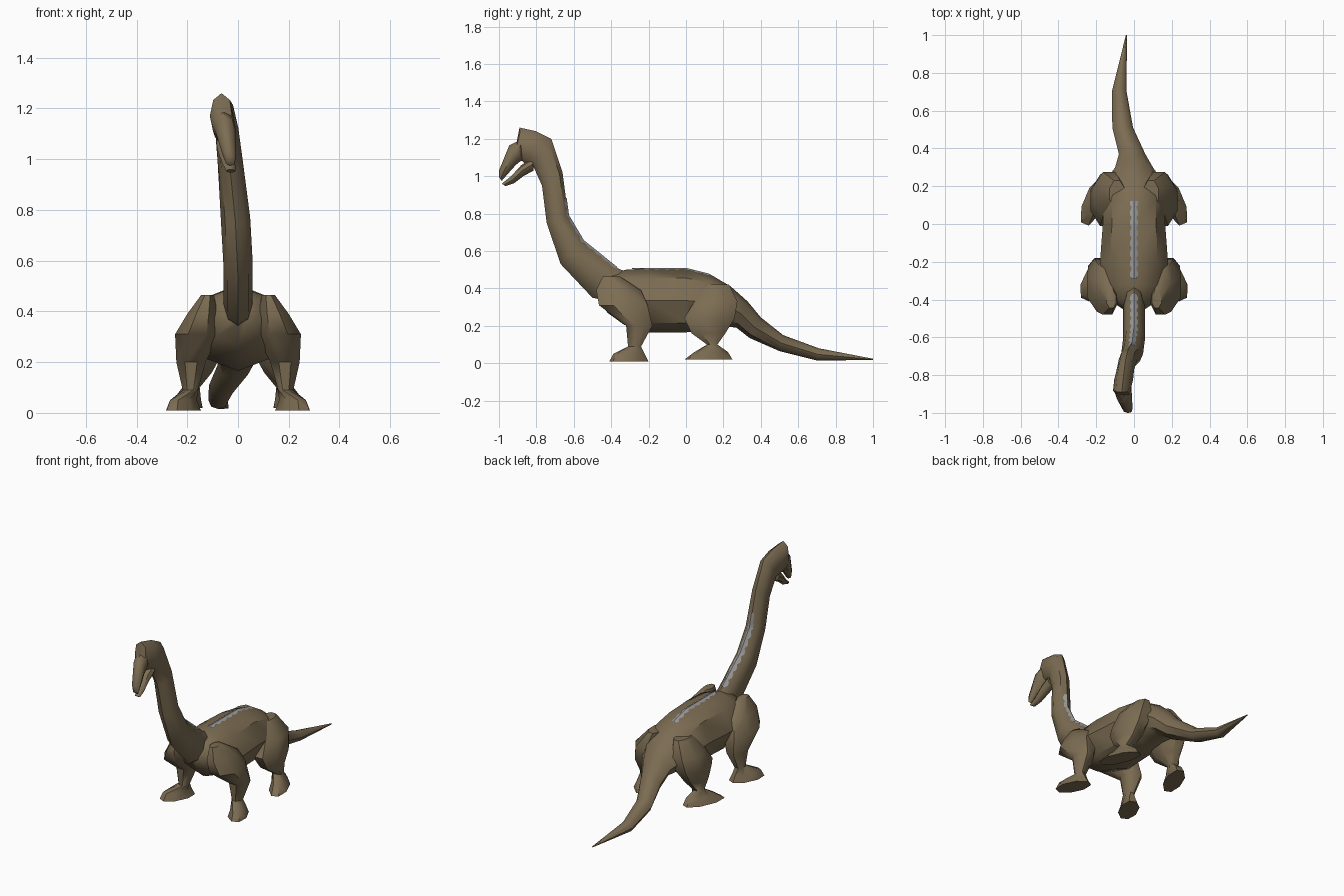
import bpy, bmesh, math
from mathutils import Vector

if "Cube" in bpy.data.objects:
    bpy.data.objects.remove(bpy.data.objects["Cube"])


def material(name, rgb):
    m = bpy.data.materials.new(name)
    m.diffuse_color = (*rgb, 1)
    m.use_nodes = True
    m.node_tree.nodes["Principled BSDF"].inputs["Base Color"].default_value = m.diffuse_color
    return m


HIDE = material("brown_hide", (0.20, 0.15, 0.085))
GREY = material("grey_crest", (0.32, 0.32, 0.32))


def finish(name, bm, mat, angle=45):
    me = bpy.data.meshes.new(name)
    bmesh.ops.recalc_face_normals(bm, faces=bm.faces)
    bm.to_mesh(me)
    bm.free()
    me.materials.append(mat)
    ob = bpy.data.objects.new(name, me)
    bpy.context.collection.objects.link(ob)
    bpy.ops.object.select_all(action='DESELECT')
    ob.select_set(True)
    bpy.context.view_layer.objects.active = ob
    bpy.ops.object.shade_smooth_by_angle(angle=math.radians(angle))
    return ob


def loft(name, loops, angle=45):
    """Skin a list of point loops and cap both ends."""
    bm = bmesh.new()
    rings = [[bm.verts.new(p) for p in loop] for loop in loops]
    n = len(rings[0])
    for a, b in zip(rings, rings[1:]):
        for i in range(n):
            j = (i + 1) % n
            bm.faces.new((a[i], a[j], b[j], b[i]))
    bm.faces.new(rings[0])
    bm.faces.new(rings[-1])
    return finish(name, bm, HIDE, angle)


def spine_loop(x, hw, upper, lower, n=8):
    """Ring spanning an upper and a lower (y, z) point, hw wide each side."""
    u, l = Vector((x, *upper)), Vector((x, *lower))
    mid, axis = (u + l) / 2, (u - l) / 2
    angles = [2 * math.pi * i / n for i in range(n)]
    return [mid + axis * math.cos(t) + Vector((hw * math.sin(t), 0, 0)) for t in angles]


def leg_loop(side, z, cx, cy, rx, ry, turn=0.0, n=8):
    """Horizontal ring, turned outward by an angle."""
    pts = []
    for i in range(n):
        t = 2 * math.pi * (i + 0.5) / n
        x, y = rx * math.cos(t) / 0.924, ry * math.sin(t) / 0.924
        pts.append((side * (cx + x * math.cos(turn) - y * math.sin(turn)),
                    cy + x * math.sin(turn) + y * math.cos(turn), z))
    return pts


# torso running into the curved tail
torso = [
    (0, .04, (-.455, .42), (-.47, .35)),
    (0, .12, (-.40, .48), (-.42, .27)),
    (0, .165, (-.32, .50), (-.33, .205)),
    (0, .18, (-.20, .505), (-.20, .165)),
    (0, .165, (0, .505), (0, .165)),
    (0, .165, (.13, .475), (.12, .18)),
    (0, .145, (.24, .41), (.23, .195)),
    (0, .10, (.33, .33), (.27, .19)),
    (-.01, .07, (.40, .245), (.34, .135)),
    (-.06, .055, (.52, .15), (.50, .065)),
    (-.078, .038, (.71, .08), (.70, .015)),
    (-.04, .003, (1.0, .024), (1.0, .017)),
]
loft("torso_and_tail", [spine_loop(*r) for r in torso])

# neck running into the skull and upper jaw
neck = [
    (0, .045, (-.30, .48), (-.40, .33)),
    (0, .057, (-.37, .51), (-.50, .35)),
    (0, .058, (-.55, .655), (-.67, .53)),
    (-.01, .058, (-.63, .79), (-.745, .75)),
    (-.03, .05, (-.66, 1.02), (-.77, .95)),
    (-.045, .046, (-.72, 1.20), (-.815, 1.05)),
    (-.055, .05, (-.80, 1.24), (-.85, 1.06)),
    (-.065, .046, (-.89, 1.26), (-.875, 1.08)),
    (-.056, .045, (-.905, 1.185), (-.885, 1.08)),
    (-.05, .04, (-.945, 1.165), (-.91, 1.06)),
    (-.035, .027, (-1.0, 1.03), (-.955, 1.01)),
    (-.03, .018, (-1.0, .995), (-.985, .975)),
]
loft("neck_and_head", [spine_loop(*r) for r in neck])

# lower jaw
jaw = [
    (-.05, .036, (-.82, 1.10), (-.815, 1.03)),
    (-.046, .033, (-.88, 1.06), (-.87, 1.0)),
    (-.036, .025, (-.935, 1.0), (-.92, .962)),
    (-.028, .018, (-.985, .96), (-.965, .947)),
]
loft("lower_jaw", [spine_loop(*r) for r in jaw])

# legs, from the top of the shoulder or thigh down to the sole
front_leg = [
    (.465, .12, -.40, .025, .045),
    (.39, .14, -.36, .06, .12),
    (.31, .16, -.335, .088, .13),
    (.20, .185, -.25, .058, .07),
    (.09, .188, -.275, .03, .035),
    (.05, .215, -.305, .042, .085, .45),
    (.01, .215, -.305, .055, .105, .45),
]
hind_leg = [
    (.42, .09, .16, .04, .07),
    (.33, .13, .16, .08, .115),
    (.24, .145, .125, .085, .135),
    (.16, .16, .12, .058, .09),
    (.10, .185, .14, .034, .028),
    (.06, .198, .135, .04, .09, .4),
    (.02, .21, .12, .052, .13, .4),
]
for side, label in ((1, "left"), (-1, "right")):
    loft("front_leg_" + label, [leg_loop(side, *r) for r in front_leg])
    loft("hind_leg_" + label, [leg_loop(side, *r) for r in hind_leg])


def crest(name, path, slope, step=0.018):
    """Ragged strip folded over a ridge; path holds (x, y, z) points."""
    bm = bmesh.new()
    rows, k = [], 0
    for a, b in zip(path, path[1:]):
        a, b = Vector(a), Vector(b)
        d = b - a
        up = Vector((0, -d.z, d.y)).normalized()
        up *= 1 if up.z > 0 else -1
        count = max(2, round(d.length / step))
        for i in range(count):
            w = (0.012, 0.022, 0.020)[k % 3]
            k += 1
            top = a + d * (i / count) + up * 0.005
            drop = up * (-w * slope)
            rows.append([bm.verts.new(top + drop + Vector((-w, 0, 0))), bm.verts.new(top),
                         bm.verts.new(top + drop + Vector((w, 0, 0)))])
    for p, q in zip(rows, rows[1:]):
        for j in (0, 1):
            bm.faces.new((p[j], p[j + 1], q[j + 1], q[j]))
    finish(name, bm, GREY, 30)


# pale crest strips along the back and the neck
crest("back_crest", [(0, -.29, .505), (0, 0, .505), (0, .14, .47)], .41)
crest("neck_crest", [(0, -.37, .51), (0, -.55, .655), (-.01, -.63, .79), (-.017, -.645, .90)], .7)
